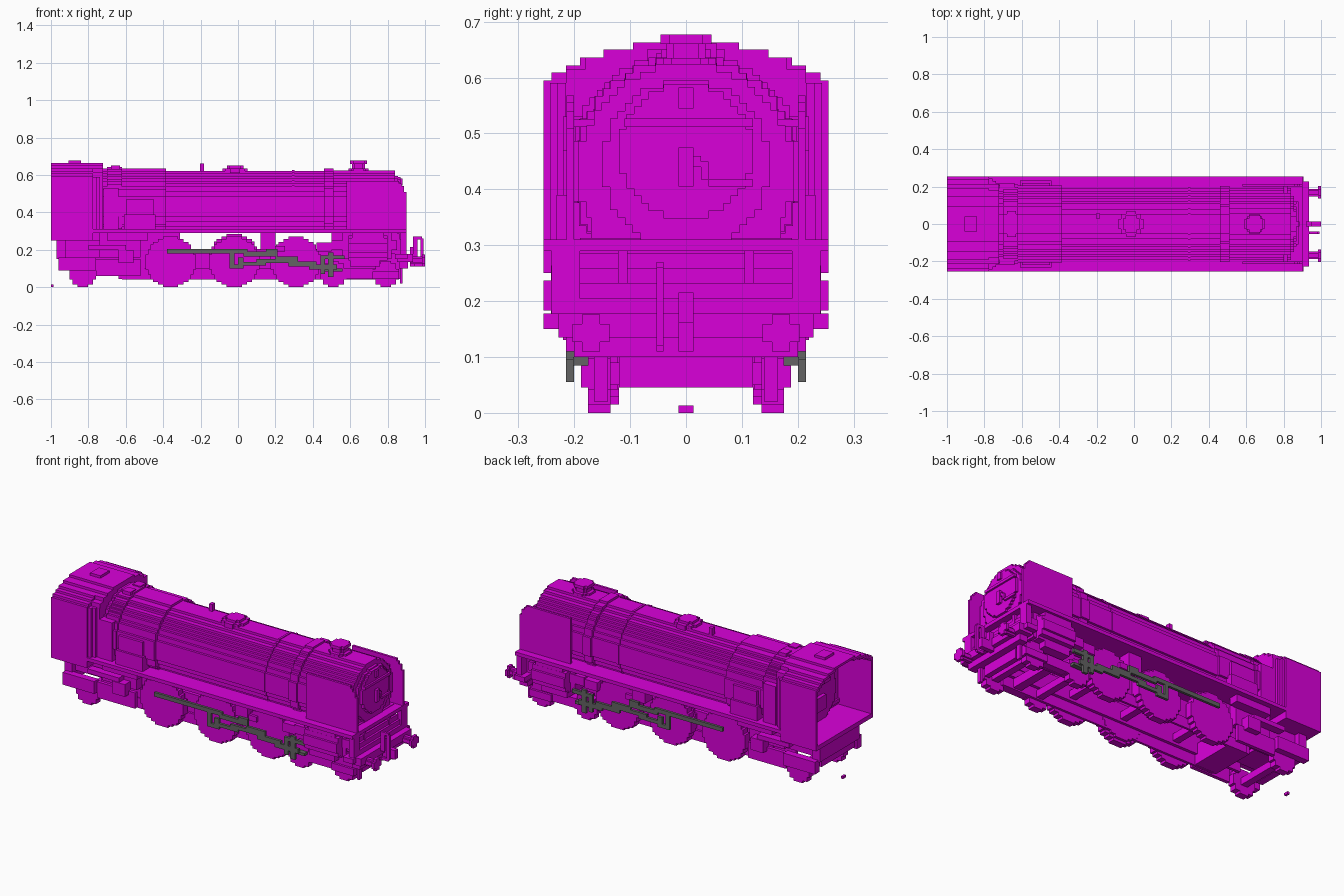
import bpy, bmesh, math

if "Cube" in bpy.data.objects:
    bpy.data.objects.remove(bpy.data.objects["Cube"])

V = 0.0135  # block size used for every stepped curve


def material(name, rgb):
    m = bpy.data.materials.new(name)
    m.use_nodes = True
    m.diffuse_color = (*rgb, 1)
    m.node_tree.nodes["Principled BSDF"].inputs["Base Color"].default_value = (*rgb, 1)
    return m


MAGENTA = material("magenta paint", (0.70, 0.0, 0.70))
STEEL = material("grey steel", (0.125, 0.125, 0.125))


def finish(name, bm, mat, mirror):
    bmesh.ops.recalc_face_normals(bm, faces=bm.faces)
    me = bpy.data.meshes.new(name)
    bm.to_mesh(me)
    bm.free()
    me.materials.append(mat)
    ob = bpy.data.objects.new(name, me)
    bpy.context.collection.objects.link(ob)
    if mirror:
        mod = ob.modifiers.new("Mirror", 'MIRROR')
        mod.use_axis = (False, True, False)
    return ob


def prism(name, outline, a, b, axis='x', mat=MAGENTA, mirror=False):
    """Extrude an outline, (y, z) along x, (x, z) along y or (x, y) along z."""
    put = {'x': lambda p, t: (t, p[0], p[1]), 'y': lambda p, t: (p[0], t, p[1]),
           'z': lambda p, t: (p[0], p[1], t)}[axis]
    bm = bmesh.new()
    face = bm.faces.new([bm.verts.new(put(p, a)) for p in outline])
    new = bmesh.ops.extrude_face_region(bm, geom=[face])
    step = put((0, 0), b - a)
    bmesh.ops.translate(bm, vec=step, verts=[v for v in new["geom"] if isinstance(v, bmesh.types.BMVert)])
    return finish(name, bm, mat, mirror)


def boxes(name, items, mat=MAGENTA, mirror=False):
    """Boxes given as (x0, x1, y0, y1, z0, z1)."""
    bm = bmesh.new()
    for x0, x1, y0, y1, z0, z1 in items:
        vs = bmesh.ops.create_cube(bm, size=1)["verts"]
        for v in vs:
            v.co = (x1 if v.co.x > 0 else x0, y1 if v.co.y > 0 else y0, z1 if v.co.z > 0 else z0)
    return finish(name, bm, mat, mirror)


def arch(base, steps):
    """Stepped symmetric arch from (half width, top) steps, widest first."""
    side = [(steps[0][0], base)]
    for i, (w, top) in enumerate(steps):
        side.append((w, top))
        if i + 1 < len(steps):
            side.append((steps[i + 1][0], top))
    return side + [(-y, z) for y, z in reversed(side)]


def disc(cx, cz, r):
    """Stepped round outline."""
    n = max(2, round(r / V))
    s = r / n
    quarter = []
    for i in range(n):
        w = s * max(1, round(math.sqrt(n * n - (i + 0.5) ** 2)))
        quarter += [(w, i * s), (w, (i + 1) * s)]
    q = [p for i, p in enumerate(quarter) if i == 0 or p != quarter[i - 1]]
    right = [(x, -z) for x, z in reversed(q[1:])] + q[1:]
    left = [(-x, z) for x, z in reversed(right)]
    return [(cx + x, cz + z) for x, z in right + left]


def barrel(c, r, base):
    """Stepped disc cut off flat at the height base."""
    pts = []
    for y, z in disc(0, c, r):
        p = (y, max(z, base))
        if p not in pts:
            pts.append(p)
    return pts


# Boiler, firebox and smokebox, tucked in towards the running plate
prism("boiler", barrel(0.432, 0.19, 0.30), -0.40, 0.50)
prism("firebox", barrel(0.43, 0.205, 0.30), -0.79, -0.385)
prism("smokebox", barrel(0.432, 0.192, 0.30), 0.50, 0.84)
for i, (x, w, r) in enumerate([(0.29, 0.012, 0.194), (0.46, 0.05, 0.203), (-0.70, 0.08, 0.212)]):
    prism(f"boiler_band_{i + 1}", barrel(0.432, r, 0.30), x, x + w)
boxes("smokebox_saddle", [(0.62, 0.84, -0.17, 0.17, 0.30, 0.43)])
prism("smokebox_front_rim", barrel(0.445, 0.15, 0.30), 0.84, 0.855)
prism("smokebox_door", disc(0, 0.468, 0.12), 0.855, 0.87)
boxes("door_fittings", [(0.87, 0.885, -0.013, 0.013, 0.405, 0.475), (0.87, 0.88, 0.04, 0.12, 0.405, 0.418),
                        (0.87, 0.88, 0.013, 0.027, 0.44, 0.46), (0.87, 0.88, 0.027, 0.04, 0.418, 0.45),
                        (0.865, 0.88, -0.11, 0.12, 0.512, 0.527), (0.84, 0.88, -0.013, 0.013, 0.545, 0.582)])

# Fittings on top of the boiler
prism("chimney_base", disc(0.645, 0, 0.054), 0.61, 0.635, 'z')
prism("chimney", disc(0.645, 0, 0.035), 0.63, 0.664, 'z')
prism("chimney_lip", disc(0.645, 0, 0.046), 0.66, 0.677, 'z')
prism("dome", disc(-0.015, 0, 0.067), 0.61, 0.636, 'z')
prism("dome_cap", disc(-0.015, 0, 0.045), 0.635, 0.65, 'z')
boxes("whistle", [(-0.203, -0.183, 0.03, 0.055, 0.60, 0.662)])
boxes("firebox_valves", [(-0.68, -0.63, 0.02, 0.07, 0.61, 0.65)], mirror=True)
boxes("firebox_side_boxes", [(-0.61, -0.44, 0.13, 0.232, 0.31, 0.39), (-0.60, -0.45, 0.15, 0.22, 0.39, 0.47),
                             (-0.72, -0.64, 0.13, 0.22, 0.31, 0.53)], mirror=True)

# Cab: walls, stepped roof and open back, narrowing towards the firebox
ROOF = [(0.255, 0.595), (0.241, 0.609), (0.215, 0.622), (0.19, 0.636), (0.148, 0.65), (0.095, 0.663)]
outer = arch(0.25, ROOF)
inner = arch(0.25, [(w - V, z - V) for w, z in ROOF])
prism("cab_shell", outer + inner[::-1], -1.0, -0.78)
prism("cab_front_wall", outer, -0.79, -0.775)
for i in range(3):
    w = 0.243 - i * V
    prism(f"cab_front_taper_{i + 1}", arch(0.30, [(w, 0.59), (min(w, 0.215), 0.615), (0.18, 0.636),
                                                  (0.148, 0.65), (0.095, 0.663)]),
          -0.775 + i * 0.018, -0.757 + i * 0.018)
boxes("cab_floor", [(-1.0, -0.78, -0.25, 0.25, 0.25, 0.275)])
boxes("cab_roof_hatch", [(-0.905, -0.84, -0.04, 0.04, 0.655, 0.677)])
prism("boiler_backhead", barrel(0.42, 0.165, 0.27), -0.83, -0.79)
boxes("backhead_fittings", [(-0.85, -0.83, -0.05, 0.05, 0.34, 0.42), (-0.845, -0.83, -0.10, 0.10, 0.48, 0.50)])

# Running plate and the stepped apron at the front
boxes("running_plate", [(-0.80, 0.90, -0.255, 0.255, 0.29, 0.31)])
boxes("front_apron", [(0.80, 0.90 - 0.012 * i, -0.19, 0.19, 0.178 + 0.027 * i, 0.205 + 0.027 * i)
                      for i in range(5)])

# Smoke deflectors, rounded at the front top corner, on short stays
DEFLECTOR = [(0.58, 0.30), (0.90, 0.30), (0.90, 0.51), (0.887, 0.51), (0.887, 0.54), (0.873, 0.54),
             (0.873, 0.555), (0.86, 0.555), (0.86, 0.568), (0.58, 0.568)]
prism("smoke_deflectors", DEFLECTOR, 0.20, 0.2135, 'y', mirror=True)
boxes("deflector_stays", [(0.80, 0.82, 0.16, 0.205, 0.512, 0.525)], mirror=True)

# Wheels and axles
for name, x, r in [("driving_wheels_rear", -0.36, 0.135), ("driving_wheels_middle", -0.02, 0.135),
                   ("driving_wheels_front", 0.31, 0.135), ("trailing_wheels", -0.83, 0.07),
                   ("leading_wheels_rear", 0.51, 0.07), ("leading_wheels_front", 0.79, 0.07)]:
    prism(name, disc(x, r, r), 0.135, 0.175, 'y', mirror=True)
    boxes(name + "_axle", [(x - 0.02, x + 0.02, -0.14, 0.14, r - 0.02, r + 0.02)])
prism("splasher_middle", disc(-0.02, 0.15, 0.135), 0.12, 0.135, 'y', mirror=True)

# Chassis
boxes("main_frames", [(-0.78, 0.88, 0.105, 0.122, 0.10, 0.205), (-0.62, 0.75, 0.122, 0.135, 0.042, 0.10),
                      (0.50, 0.88, 0.105, 0.122, 0.20, 0.29), (-0.80, -0.31, 0.105, 0.122, 0.20, 0.29)], mirror=True)
boxes("front_bogie", [(0.56, 0.72, 0.135, 0.175, 0.045, 0.10), (0.72, 0.86, 0.175, 0.188, 0.045, 0.085)],
      mirror=True)
boxes("bogie_cross_beams", [(0.63, 0.68, -0.14, 0.14, 0.05, 0.10), (0.84, 0.87, -0.12, 0.12, 0.045, 0.10)])
boxes("ashpan", [(-0.74, -0.52, -0.17, 0.17, 0.16, 0.29), (-0.64, -0.50, -0.13, 0.13, 0.045, 0.16)])
boxes("trailing_truck_frames", [(-0.97, -0.72, 0.12, 0.15, 0.16, 0.25), (-0.96, -0.76, 0.17, 0.21, 0.09, 0.16),
                                (-0.76, -0.52, 0.165, 0.185, 0.06, 0.15)], mirror=True)
boxes("rear_drag_box", [(-0.97, -0.92, -0.18, 0.18, 0.15, 0.25), (-0.96, -0.92, -0.15, 0.15, 0.11, 0.15),
                        (-0.95, -0.75, -0.11, 0.11, 0.15, 0.25)])
boxes("injector_pipes", [(-0.80, -0.60, 0.17, 0.215, 0.20, 0.225), (-0.70, -0.48, 0.17, 0.225, 0.25, 0.29),
                         (-0.64, -0.56, 0.17, 0.22, 0.13, 0.20)], mirror=True)
boxes("motion_brackets", [(0.12, 0.20, 0.13, 0.20, 0.20, 0.29), (0.20, 0.25, 0.13, 0.19, 0.19, 0.22),
                          (0.42, 0.50, 0.13, 0.20, 0.19, 0.24)], mirror=True)

# Cylinders with valve chests above
prism("cylinders", disc(0.188, 0.21, 0.067), 0.59, 0.80, mirror=True)
boxes("valve_chests", [(0.56, 0.82, 0.10, 0.20, 0.15, 0.29), (0.50, 0.85, 0.16, 0.205, 0.20, 0.25),
                       (0.60, 0.76, 0.12, 0.215, 0.11, 0.15), (0.61, 0.78, 0.19, 0.241, 0.26, 0.29)], mirror=True)

# Grey valve gear
boxes("valve_gear", [
    (-0.38, 0.05, 0.20, 0.215, 0.18, 0.203), (-0.045, -0.02, 0.20, 0.215, 0.10, 0.20),
    (-0.045, 0.03, 0.20, 0.215, 0.10, 0.122), (0.0, 0.03, 0.20, 0.215, 0.122, 0.16),
    (0.0, 0.15, 0.20, 0.215, 0.115, 0.135), (0.03, 0.21, 0.20, 0.215, 0.165, 0.19),
    (0.10, 0.22, 0.20, 0.215, 0.13, 0.15), (0.15, 0.21, 0.20, 0.215, 0.185, 0.205),
    (0.20, 0.32, 0.20, 0.215, 0.13, 0.165), (0.27, 0.42, 0.20, 0.215, 0.11, 0.138),
    (0.38, 0.53, 0.20, 0.215, 0.095, 0.122), (0.44, 0.465, 0.20, 0.215, 0.07, 0.17),
    (0.48, 0.51, 0.20, 0.215, 0.055, 0.185), (0.46, 0.57, 0.20, 0.215, 0.15, 0.17),
    (0.46, 0.56, 0.175, 0.202, 0.085, 0.10)], STEEL, mirror=True)

# Buffer beam, buffers and couplings
boxes("buffer_beam", [(0.86, 0.91, -0.20, 0.20, 0.10, 0.178), (0.85, 0.935, -0.228, 0.228, 0.135, 0.178),
                      (0.84, 0.905, -0.255, 0.255, 0.15, 0.178)])
boxes("apron_sides", [(0.87, 0.90, 0.19, 0.241, 0.178, 0.29)], mirror=True)
prism("buffer_shanks", disc(0.168, 0.143, 0.02), 0.92, 0.985, mirror=True)
prism("buffer_heads", disc(0.17, 0.143, 0.033), 0.983, 1.0, mirror=True)
boxes("coupling_hook", [(0.92, 1.0, -0.013, 0.013, 0.11, 0.162), (0.92, 0.95, -0.013, 0.013, 0.162, 0.215)])
boxes("brake_hose", [(0.935, 0.96, -0.053, -0.04, 0.16, 0.27), (0.955, 0.985, -0.053, -0.04, 0.255, 0.27),
                     (0.975, 0.992, -0.053, -0.04, 0.12, 0.26), (0.94, 0.985, -0.053, -0.04, 0.11, 0.125)])
boxes("guard_irons", [(0.865, 0.88, 0.14, 0.165, 0.02, 0.11)], mirror=True)
boxes("rear_marker", [(-1.0, -0.987, -0.013, 0.013, 0.0, 0.0135)])
